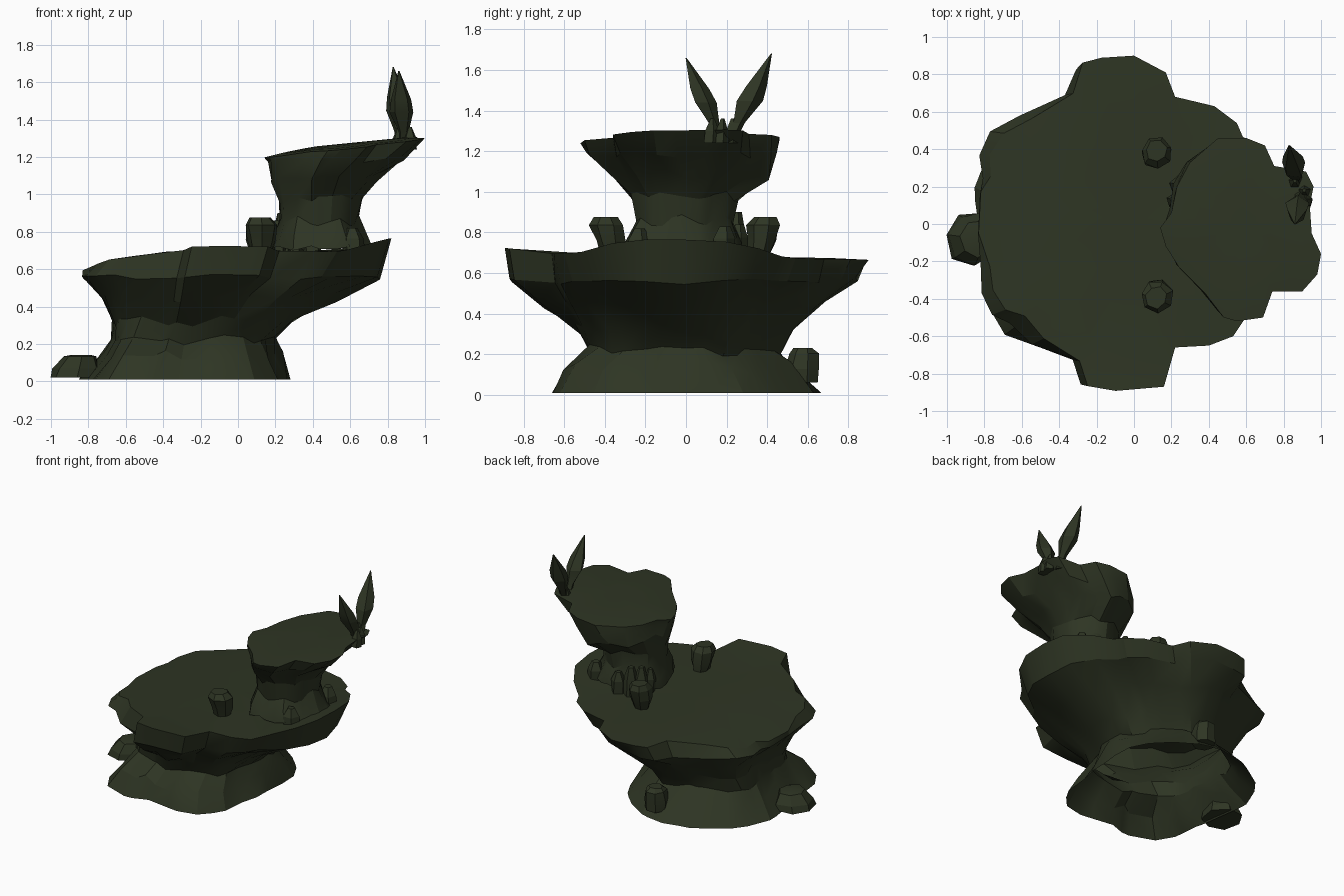
import bpy, bmesh, math, random
from mathutils import Vector

if "Cube" in bpy.data.objects:
    bpy.data.objects.remove(bpy.data.objects["Cube"])

random.seed(4)
moss = bpy.data.materials.new("dark olive rock")
moss.diffuse_color = (0.027, 0.035, 0.017, 1)
moss.use_nodes = True
moss.node_tree.nodes["Principled BSDF"].inputs["Base Color"].default_value = moss.diffuse_color


def finish(name, bm, angle):
    bmesh.ops.recalc_face_normals(bm, faces=bm.faces)
    me = bpy.data.meshes.new(name)
    bm.to_mesh(me)
    bm.free()
    ob = bpy.data.objects.new(name, me)
    bpy.context.collection.objects.link(ob)
    me.materials.append(moss)
    bpy.ops.object.select_all(action='DESELECT')
    ob.select_set(True)
    bpy.context.view_layer.objects.active = ob
    bpy.ops.object.shade_smooth_by_angle(angle=math.radians(angle))
    return ob


def loft(name, rings, angle=25, open_bottom=False):
    """Skin a stack of equal-length rings and fan-cap the ends."""
    bm = bmesh.new()
    vs = [[bm.verts.new(p) for p in r] for r in rings]
    n = len(vs[0])
    for a, b in zip(vs, vs[1:]):
        for i in range(n):
            j = (i + 1) % n
            bm.faces.new((a[i], a[j], b[j], b[i]))
    for r in ([vs[-1]] if open_bottom else [vs[0], vs[-1]]):
        c = bm.verts.new(sum((v.co for v in r), Vector()) / n)
        for i in range(n):
            bm.faces.new((r[i], r[(i + 1) % n], c))
    return finish(name, bm, angle)


def terrace(name, outline, levels, top, inset=0):
    """Rock shelf: levels (z, x0, x1, y0, y1, rough, follow, power) below a drawn rim.
    follow blends a superellipse of that power toward the rim's own shape;
    inset pulls the rim in at its left-hand corners."""
    xs, ys = zip(*outline)
    cx, cy = (max(xs) + min(xs)) / 2, (max(ys) + min(ys)) / 2
    hx, hy = (max(xs) - min(xs)) / 2, (max(ys) - min(ys)) / 2
    rings = []
    for k, (z, x0, x1, y0, y1, rough, follow, p) in enumerate(levels):
        ring = []
        for x, y in outline:
            u, v = (x - cx) / hx, (y - cy) / hy
            a = math.atan2(v, u)
            c, s = math.cos(a), math.sin(a)
            r = (abs(c) ** p + abs(s) ** p) ** (-1 / p)
            r = r * (1 - follow) + math.hypot(u, v) * follow
            r *= 1 + rough * (math.sin(5 * a + k * .4) + random.uniform(-.6, .6) - .3)
            dz = 0 if z < .03 else rough * (.5 * math.sin(6 * a + k) + random.uniform(-.4, .4))
            ring.append(((x0 + x1) / 2 + (x1 - x0) / 2 * r * c,
                         (y0 + y1) / 2 + (y1 - y0) / 2 * r * s, z + dz))
        rings.append(ring)
    rim = []
    for x, y in outline:
        f = 1 - inset * abs(math.sin(2 * math.atan2(y, x))) * (x < 0)
        rim.append((x * f, y * f))
    for f in (1, 0.8, 0.4):
        pts = [(cx + (x - cx) * f, cy + (y - cy) * f) for x, y in rim]
        rings.append([(x, y, top(x, y) + .005 * (f < 1)) for x, y in pts])
    return loft(name, rings, 25, True)


def stone(name, base, tip, profile, sides=6, jitter=0.12, flat=1.0):
    """Faceted stone or shard along base->tip; profile is (fraction, radius)."""
    base, tip = Vector(base), Vector(tip)
    rings = []
    for f, r in profile:
        c = base.lerp(tip, f)
        ring = []
        for i in range(sides):
            a = math.tau * i / sides + 0.3
            q = r * random.uniform(1 - jitter, 1 + jitter)
            ring.append(c + Vector((math.cos(a) * q, math.sin(a) * q * flat, 0)))
        rings.append(ring)
    return loft(name, rings, 15)


# lower terrace: spreading squarish foot, narrow waist, wide overhanging shelf
shelf = [(.82, 0), (.80, .2), (.70, .36), (.58, .47), (.55, .54), (.43, .63), (.22, .68),
         (.17, .81), (0, .9), (-.18, .92), (-.29, .91), (-.35, .75), (-.6, .62),
         (-.76, .53), (-.83, .4), (-.81, .27), (-.85, .18), (-.84, -.05), (-.81, -.24),
         (-.81, -.38), (-.75, -.5), (-.64, -.54), (-.53, -.67), (-.31, -.78), (-.26, -.91),
         (-.1, -.91), (.16, -.87), (.22, -.66), (.4, -.65), (.53, -.6), (.59, -.51),
         (.74, -.36), (.81, -.2)]


def shelf_top(x, y):
    return (.683 - .02 * y + .12 * min(0, x + .35) + .3 * max(0, x - .55)
            + .12 * max(0, -y - .7) - .25 * max(0, -x - .7))


terrace("lower_terrace", shelf, [
    (.01, -.83, .28, -.66, .64, .04, 0, 3.1),
    (.13, -.74, .23, -.60, .54, .05, 0, 2.7),
    (.22, -.69, .20, -.48, .45, .04, 0, 2.4),
    (.32, -.69, .30, -.55, .54, .04, .2, 2.1),
    (.45, -.76, .50, -.73, .69, .04, .6, 2),
    (.56, -.85, .74, -.87, .86, .02, .95, 2)], shelf_top, .09)

# upper terrace: leaning column with a tilted cap
cap = [(1.0, -.16), (.95, -.05), (.94, .1), (.96, .2), (.92, .28), (.75, .31), (.7, .42),
       (.6, .46), (.45, .46), (.3, .33), (.23, .2), (.2, .06), (.14, -.02), (.17, -.12),
       (.24, -.23), (.38, -.37), (.48, -.5), (.55, -.52), (.69, -.5), (.74, -.36),
       (.9, -.36), (.98, -.27)]


def cap_top(x, y):
    return 1.17 + .2 * min(x, .4) + .1 * max(0, x - .4) + .05 * min(0, y)


terrace("upper_terrace", cap, [
    (.71, .18, .72, -.31, .27, .03, 0, 2.3),
    (.76, .19, .69, -.30, .26, .04, 0, 2.2),
    (.86, .22, .65, -.25, .23, .04, 0, 2.1),
    (.98, .21, .67, -.28, .25, .04, .2, 2),
    (1.09, .16, .75, -.39, .42, .04, .6, 2),
    (1.18, .15, .89, -.49, .45, .02, .9, 2)], cap_top)

# loose boulders: a pair on the shelf, two at the foot, chips by the column
boulder = [(0, .055), (.4, .075), (.8, .085), (1, .06)]
for side in (-1, 1):
    stone("shelf_boulder", (.125, side * .36, .68), (.12, side * .39, .875), boulder, 7)
stone("left_foot_boulder", (-.87, -.08, .02), (-.84, -.08, .14),
      [(0, .14), (.4, .13), (.95, .09), (1, .06)], 7, .1, 1.1)
stone("back_foot_boulder", (-.15, .57, .06), (-.15, .58, .23),
      [(0, .08), (.4, .09), (.85, .075), (1, .05)], 7)
for x, y, h, r in ((.24, .2, .2, .05), (.3, .24, .2, .05), (.22, .12, .16, .04),
                   (.4, .25, .14, .05), (.62, -.24, .12, .06), (.64, .18, .13, .06)):
    stone("column_chip", (x, y, .68), (x - .01, y + .01, .7 + h),
          [(0, r), (.6, r), (1, r * .45)], 5)

# pointed shards on the cap edge
shard = [(0, .03), (.15, .03), (.42, .068), (.6, .056), (1, .003)]
stone("tall_shard", (.87, .23, 1.28), (.83, .42, 1.68), shard, 5, .08)
stone("second_shard", (.89, .16, 1.28), (.86, .0, 1.66), shard, 5, .08, .9)
for x, y in ((.86, .22), (.91, .17), (.92, .12)):
    stone("shard_root", (x, y, 1.24), (x, y + .01, 1.36), [(0, .04), (.5, .035), (1, .01)], 5)
